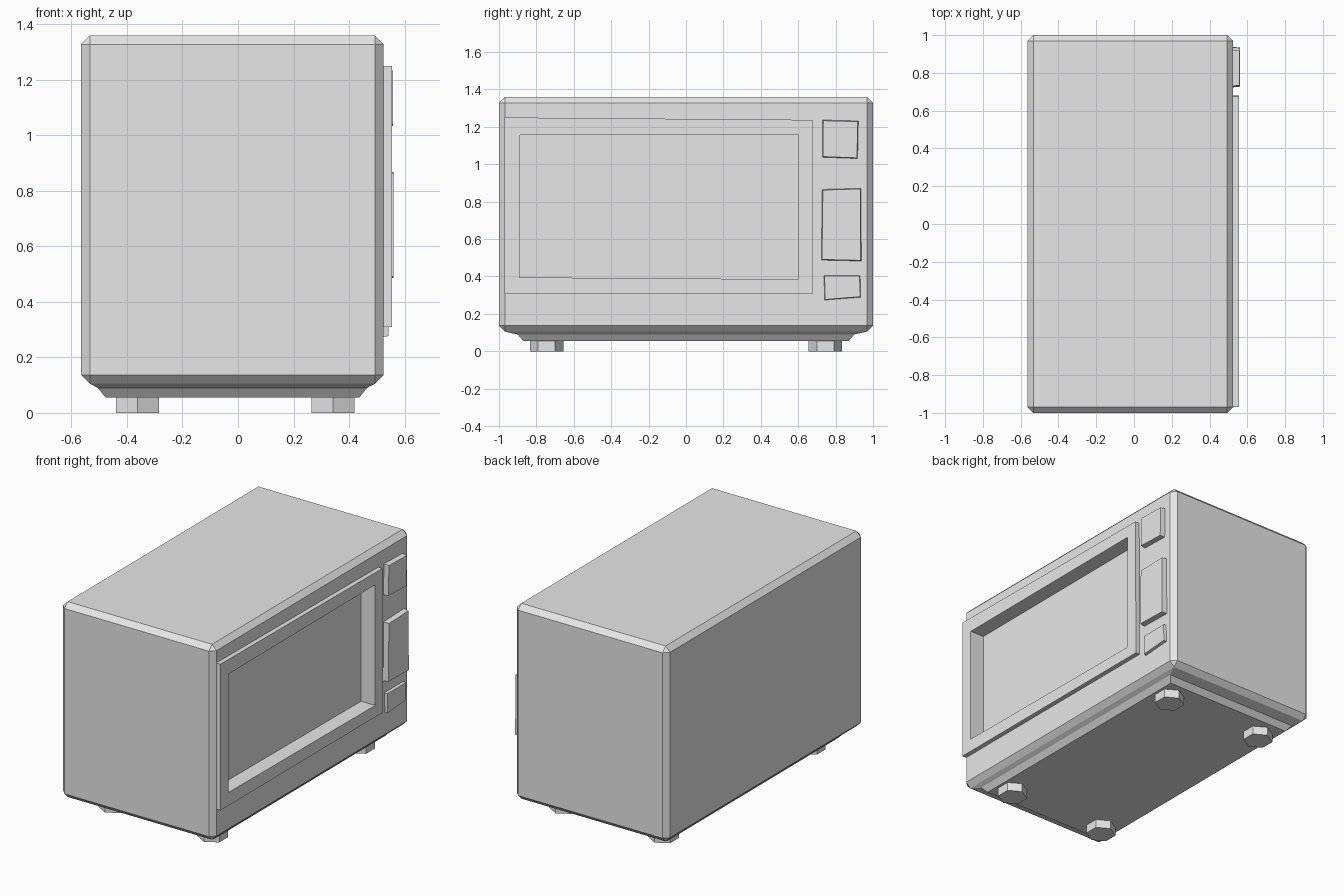
import bpy, bmesh, math
from mathutils import Vector, Matrix

if "Cube" in bpy.data.objects:
    bpy.data.objects.remove(bpy.data.objects["Cube"])

grey = bpy.data.materials.new("light grey")
grey.diffuse_color = (0.8, 0.8, 0.8, 1)
grey.use_nodes = True
grey.node_tree.nodes["Principled BSDF"].inputs["Base Color"].default_value = grey.diffuse_color

CX = -0.02        # centre of the case in x
FRONT = 0.525     # x of the case face that carries the door
WINDOW = [(-0.89, 0.395), (0.60, 0.385), (0.60, 1.16), (-0.89, 1.155)]
DOOR = [(-0.97, 0.31), (0.68, 0.31), (0.675, 1.237), (-0.97, 1.25)]


def finish(bm, name):
    bmesh.ops.recalc_face_normals(bm, faces=bm.faces)
    mesh = bpy.data.meshes.new(name)
    bm.to_mesh(mesh)
    bm.free()
    mesh.materials.append(grey)
    ob = bpy.data.objects.new(name, mesh)
    bpy.context.collection.objects.link(ob)
    return ob


def face_towards(bm, direction):
    """Face lying furthest out along a direction."""
    d = Vector(direction)
    return max(bm.faces, key=lambda f: f.calc_center_median().dot(d))


def move_corners(face, corners, x):
    """Put each corner of a quad on the matching (y, z) corner."""
    c = face.calc_center_median()
    for v in face.verts:
        right, up = v.co.y > c.y, v.co.z > c.z
        v.co = (x, *corners[(3 if up else 0) if not right else (2 if up else 1)])


# Case: chamfered box with a stepped underside and a recessed window
bm = bmesh.new()
bmesh.ops.create_cube(bm, size=1, matrix=Matrix.Translation((CX, 0, 0.7325))
                      @ Matrix.Diagonal((1.09, 2, 1.255, 1)))
bmesh.ops.bevel(bm, geom=bm.edges[:], offset=0.032, segments=1,
                affect='EDGES', profile=0.5)

bottom = face_towards(bm, (0, 0, -1))
for hx, hy, z in ((0.485, 0.90, 0.09), (0.457, 0.87, 0.055)):
    bottom = bmesh.ops.extrude_discrete_faces(bm, faces=[bottom])["faces"][0]
    for v in bottom.verts:
        v.co = (CX + math.copysign(hx, v.co.x - CX), math.copysign(hy, v.co.y), z)

front = face_towards(bm, (1, 0, 0))
bmesh.ops.inset_region(bm, faces=[front], thickness=0.05)
move_corners(front, WINDOW, FRONT)
recess = bmesh.ops.extrude_discrete_faces(bm, faces=[front])["faces"][0]
move_corners(recess, WINDOW, 0.455)
finish(bm, "case")

# Door frame: raised ring around the window
bm = bmesh.new()
loops = [[bm.verts.new((x, y, z)) for y, z in pts]
         for pts, x in ((DOOR, FRONT), (DOOR, 0.555), (WINDOW, 0.555), (WINDOW, FRONT))]
for a, b in zip(loops, loops[1:] + loops[:1]):
    for i in range(4):
        j = (i + 1) % 4
        bm.faces.new((a[i], a[j], b[j], b[i]))
finish(bm, "door_frame")


# Control pads: slightly tapered, uneven plates beside the door
def pad(name, corners, x_out):
    bm = bmesh.new()
    cy = sum(p[0] for p in corners) / 4
    cz = sum(p[1] for p in corners) / 4
    back = [bm.verts.new((FRONT - 0.005, y, z)) for y, z in corners]
    face = [bm.verts.new((x_out, y - math.copysign(0.004, y - cy),
                          z - math.copysign(0.004, z - cz))) for y, z in corners]
    bm.faces.new(back)
    bm.faces.new(face)
    for i in range(4):
        j = (i + 1) % 4
        bm.faces.new((back[i], back[j], face[j], face[i]))
    finish(bm, name)


pad("upper_pad", [(0.728, 1.037), (0.918, 1.03), (0.922, 1.232), (0.73, 1.237)], 0.558)
pad("middle_pad", [(0.723, 0.487), (0.938, 0.482), (0.936, 0.872), (0.728, 0.866)], 0.56)
pad("lower_pad", [(0.74, 0.273), (0.935, 0.288), (0.932, 0.407), (0.737, 0.407)], 0.543)

# Feet: four hexagonal stubs
for sx in (-1, 1):
    for sy in (-1, 1):
        bm = bmesh.new()
        bmesh.ops.create_cone(
            bm, cap_ends=True, segments=6, radius1=0.09, radius2=0.09, depth=0.056,
            matrix=Matrix.Translation((-0.01 + sx * 0.352, sy * 0.745, 0.028)))
        # keep the hexagon's points along y
        if max(abs(v.co.y - sy * 0.745) for v in bm.verts) < 0.085:
            bmesh.ops.rotate(bm, verts=bm.verts[:], cent=(-0.01 + sx * 0.352, sy * 0.745, 0),
                             matrix=Matrix.Rotation(math.pi / 6, 3, 'Z'))
        finish(bm, "foot_%s_%s" % ("left" if sx < 0 else "right",
                                   "near" if sy < 0 else "far"))
